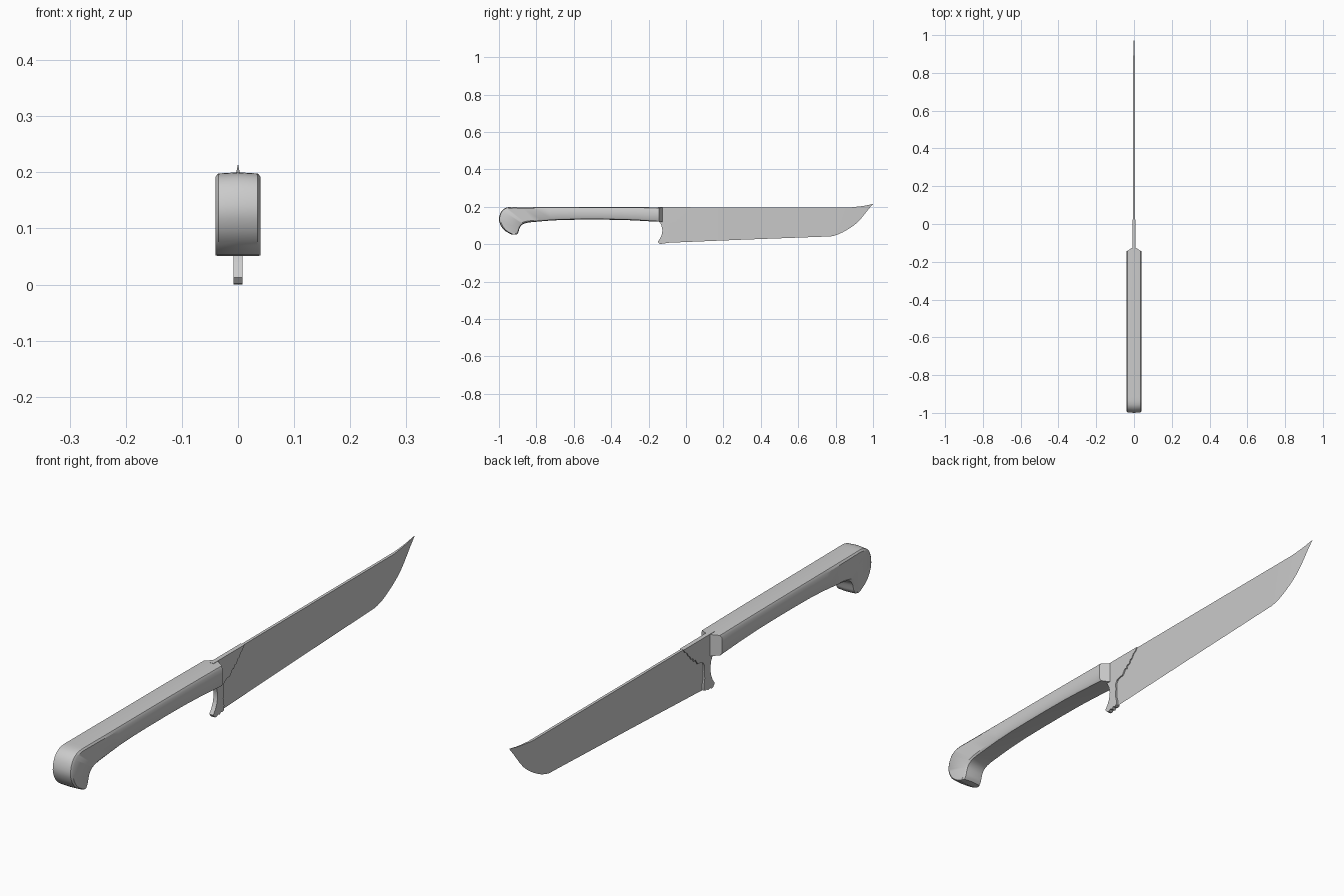
import bpy, bmesh
from mathutils import Vector

if "Cube" in bpy.data.objects:
    bpy.data.objects.remove(bpy.data.objects["Cube"])


def finish(name, bm, angle=0.6):
    bmesh.ops.recalc_face_normals(bm, faces=bm.faces[:])
    me = bpy.data.meshes.new(name)
    bm.to_mesh(me)
    bm.free()
    ob = bpy.data.objects.new(name, me)
    bpy.context.collection.objects.link(ob)
    bpy.ops.object.select_all(action='DESELECT')
    ob.select_set(True)
    bpy.context.view_layer.objects.active = ob
    bpy.ops.object.shade_smooth_by_angle(angle=angle)
    return ob


def spline(pts, n=3):
    """Catmull-Rom curve through the points."""
    v = [Vector(p) for p in pts]
    v = [v[0]] + v + [v[-1]]
    out = []
    for a, b, c, d in zip(v, v[1:], v[2:], v[3:]):
        for k in range(n):
            t = k / n
            out.append(0.5 * (2 * b + (c - a) * t + (2 * a - 5 * b + 4 * c - d) * t * t
                              + (3 * b - a - 3 * c + d) * t ** 3))
    return out + [v[-1]]


def loft(bm, rings):
    for a, b in zip(rings, rings[1:]):
        n = len(a)
        for i in range(n):
            bm.faces.new((a[i], a[(i + 1) % n], b[(i + 1) % n], b[i]))


# Handle: outer (back/top) and inner (belly) points, from the hooked tip to the front
outer = spline([(-.935, .053), (-.965, .07), (-.988, .095), (-1, .13), (-.993, .165),
                (-.975, .188), (-.945, .199), (-.88, .2), (-.65, .2), (-.35, .199),
                (-.145, .197)])
inner = spline([(-.905, .051), (-.897, .062), (-.893, .075), (-.888, .09), (-.88, .101),
                (-.868, .109), (-.85, .114), (-.81, .119), (-.65, .13), (-.35, .13),
                (-.145, .119)])
bm = bmesh.new()
rings = []
for i, (o, n) in enumerate(zip(outer, inner)):
    d = (n - o).normalized()
    # half cross-section: crown, chamfer, flat side, chamfer, crown
    half = [(0, o), (.035, o + d * .003), (.04, o + d * .011),
            (.04, n - d * .011), (.035, n - d * .003), (0, n)]
    ring = half + [(-x, p) for x, p in half[4:0:-1]]
    last = i == len(outer) - 1
    # the front end comes to a shallow vertical ridge
    rings.append([bm.verts.new((x, p[0] + (.025 * (1 - abs(x) / .04) if last else 0), p[1]))
                  for x, p in ring])
loft(bm, rings)
for r in (rings[0], rings[-1]):
    bm.faces.new(r[:6])
    bm.faces.new(r[5:] + r[:1])
finish("handle", bm)

# Blade: wedge section, spine thick and cutting edge sharp
spine = [(-.11, .197), (.3, .197), (.65, .197), (.86, .197), (.9, .199), (.95, .205), (.985, .212)]
edge = [(-.11, .007), (.3, .024), (.7, .039), (.79, .045), (.86, .076), (.92, .12), (.975, .186)]
bm = bmesh.new()
rings = []
for i, (s, e) in enumerate(zip(spline(spine), spline(edge))):
    w = .005 * min(1, (1.01 - s[0]) / .15)
    rings.append([bm.verts.new(c) for c in ((-w, *s), (w, *s), (0, *e))])
loft(bm, rings)
bm.faces.new(rings[0])
tip = bm.verts.new((0, 1, .215))
for i in range(3):
    bm.faces.new((rings[-1][i], rings[-1][(i + 1) % 3], tip))
finish("blade", bm)

# Guard: flat plate with scalloped front edge and a toe below the handle
outline = [(-.15, .198), (.025, .198), (.016, .185), (.004, .178), (-.003, .165), (-.012, .161),
           (-.018, .148), (-.03, .146), (-.034, .134), (-.042, .137), (-.049, .127), (-.056, .117),
           (-.072, .116), (-.087, .109), (-.094, .095), (-.092, .075), (-.095, .05), (-.089, .025),
           (-.09, .009), (-.1, .005), (-.107, .008), (-.115, .002), (-.124, .005),
           (-.133, 0), (-.142, .002), (-.151, .013), (-.139, .03), (-.13, .05), (-.126, .075),
           (-.131, .1), (-.142, .12), (-.15, .13)]
bm = bmesh.new()
f = bm.faces.new([bm.verts.new((-.008, y, z)) for y, z in outline])
ext = bmesh.ops.extrude_face_region(bm, geom=[f], use_keep_orig=True)
bmesh.ops.translate(bm, vec=(.016, 0, 0),
                    verts=[g for g in ext["geom"] if isinstance(g, bmesh.types.BMVert)])
finish("guard", bm)
